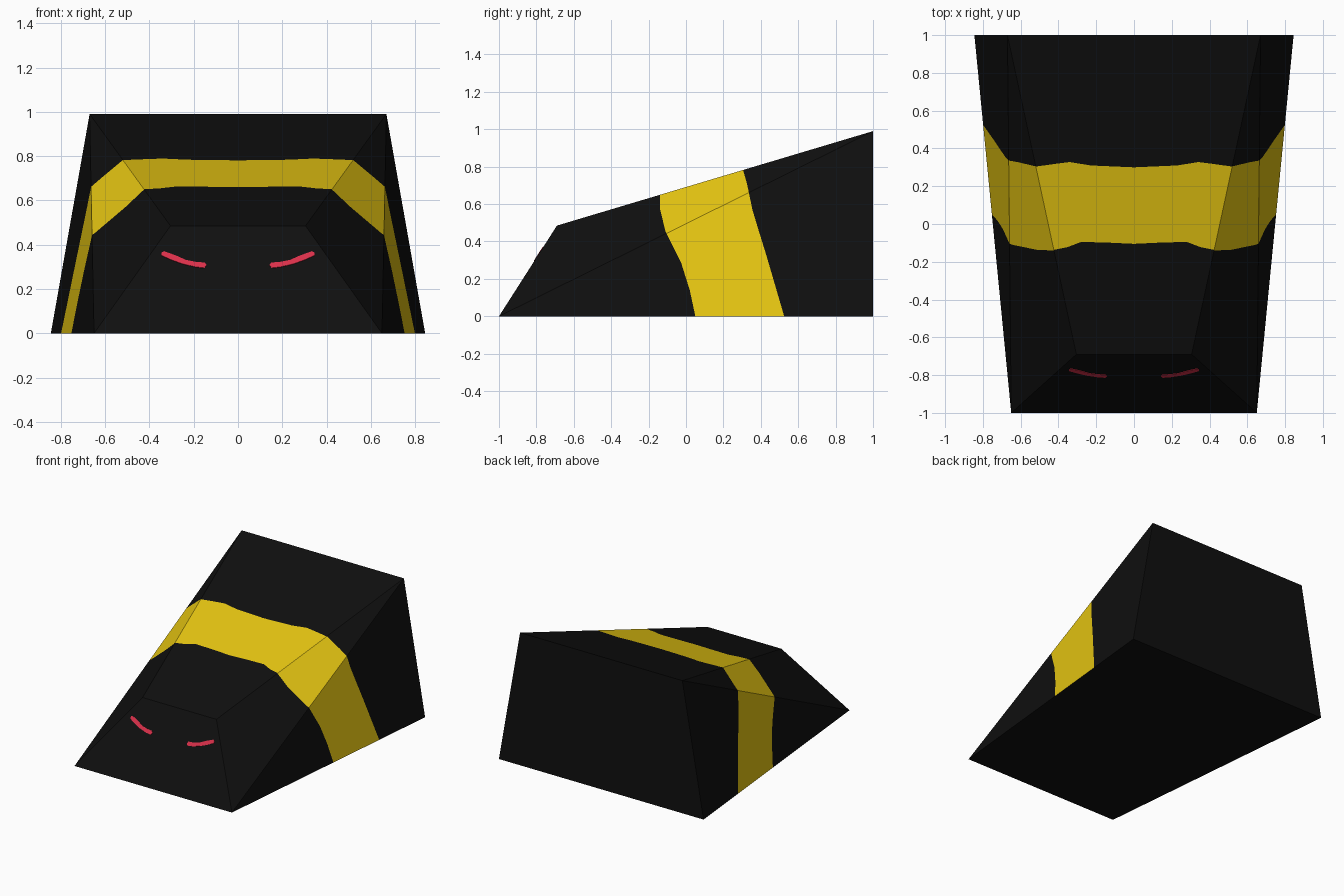
import bpy, bmesh
from mathutils import Vector

if "Cube" in bpy.data.objects:
    bpy.data.objects.remove(bpy.data.objects["Cube"])


def material(name, rgb):
    m = bpy.data.materials.new(name)
    m.diffuse_color = (*rgb, 1)
    m.use_nodes = True
    m.node_tree.nodes["Principled BSDF"].inputs["Base Color"].default_value = m.diffuse_color
    return m


black = material("black", (0.0048, 0.0048, 0.0048))
yellow = material("yellow", (0.80, 0.57, 0.006))
red = material("red", (0.70, 0.030, 0.068))


def finish(bm, name, mats):
    bmesh.ops.recalc_face_normals(bm, faces=bm.faces[:])
    me = bpy.data.meshes.new(name)
    bm.to_mesh(me)
    bm.free()
    for m in mats:
        me.materials.append(m)
    ob = bpy.data.objects.new(name, me)
    bpy.context.collection.objects.link(ob)
    return ob


def interp(pts, t):
    """y on a boundary line given as (t, y) points"""
    for (a, ya), (b, yb) in zip(pts, pts[1:]):
        if t <= b:
            return ya + (yb - ya) * (t - a) / (b - a)
    return pts[-1][1]


# Wedge body: corners of the right half, mirrored to the left
corners = [(0.65, -1, 0), (0.845, 1, 0), (0.67, 1, 0.99), (0.305, -0.69, 0.485)]
bm = bmesh.new()
R = [bm.verts.new(c) for c in corners]
L = [bm.verts.new((-x, y, z)) for x, y, z in corners]
for i in range(4):
    j = (i + 1) % 4
    bm.faces.new((R[i], R[j], L[j], L[i]))
for s in (R, L):                     # each side folds along one diagonal
    bm.faces.new((s[0], s[1], s[2]))
    bm.faces.new((s[0], s[2], s[3]))
bmesh.ops.recalc_face_normals(bm, faces=bm.faces[:])

# Stripe boundaries: (z, y) on the sides, (x, y) on the top
side_front = [(0, 0.05), (0.14, 0.02), (0.283, -0.025), (0.455, -0.11),
              (0.57, -0.138), (0.66, -0.14)]
side_back = [(0, 0.525), (0.325, 0.43), (0.47, 0.385), (0.57, 0.355),
             (0.705, 0.327), (0.79, 0.303)]
top_front = [(0, -0.105), (0.15, -0.098), (0.28, -0.095), (0.35, -0.122), (0.43, -0.138)]
top_back = [(0, 0.30), (0.23, 0.31), (0.34, 0.328), (0.42, 0.318), (0.52, 0.304)]


def is_side(f):
    return abs(f.normal.x) > 0.5


def is_top(f):
    return f.normal.z > 0.9


def cut(test, co, no):
    bm.normal_update()
    faces = [f for f in bm.faces if test(f)]
    geom = set(faces)
    for f in faces:
        geom.update(f.edges)
        geom.update(f.verts)
    bmesh.ops.bisect_plane(bm, geom=list(geom), dist=1e-5, plane_co=co,
                           plane_no=Vector(no).normalized())


for line in (side_front, side_back):
    for (za, ya), (zb, yb) in zip(line, line[1:]):
        cut(is_side, (0, ya, za), (0, zb - za, ya - yb))
for line in (top_front, top_back):
    for (xa, ya), (xb, yb) in zip(line, line[1:]):
        for s in (1, -1):
            cut(is_top, (s * xa, ya, 0), (ya - yb, s * (xb - xa), 0) if s > 0
                else (yb - ya, xb - xa, 0))

# Colour the faces between the boundaries
bm.normal_update()
for f in bm.faces:
    c = f.calc_center_median()
    if is_side(f):
        inside = interp(side_front, c.z) < c.y < interp(side_back, c.z)
    elif is_top(f):
        inside = interp(top_front, abs(c.x)) < c.y < interp(top_back, abs(c.x))
    else:
        inside = False
    f.material_index = int(inside)
finish(bm, "wedge_body", (black, yellow))

# Slanted eyes: thin plates lying on the sloped front face
eye_outline = [(0.142, 0.306), (0.152, 0.294), (0.19, 0.298), (0.25, 0.312), (0.30, 0.33),
               (0.345, 0.35), (0.345, 0.363), (0.333, 0.369), (0.28, 0.350),
               (0.235, 0.330), (0.19, 0.321), (0.15, 0.318)]
out = Vector((0, -0.485, 0.31)).normalized() * 0.003
for side, s in (("right", 1), ("left", -1)):
    bm = bmesh.new()
    rings = []
    for k in (-1, 1):
        rings.append([bm.verts.new(Vector((s * x, -1 + z * 0.31 / 0.485, z)) + out * k)
                      for x, z in eye_outline])
        bm.faces.new(rings[-1])
    n = len(eye_outline)
    for i in range(n):
        j = (i + 1) % n
        bm.faces.new((rings[0][i], rings[0][j], rings[1][j], rings[1][i]))
    finish(bm, side + "_eye", (red,))
